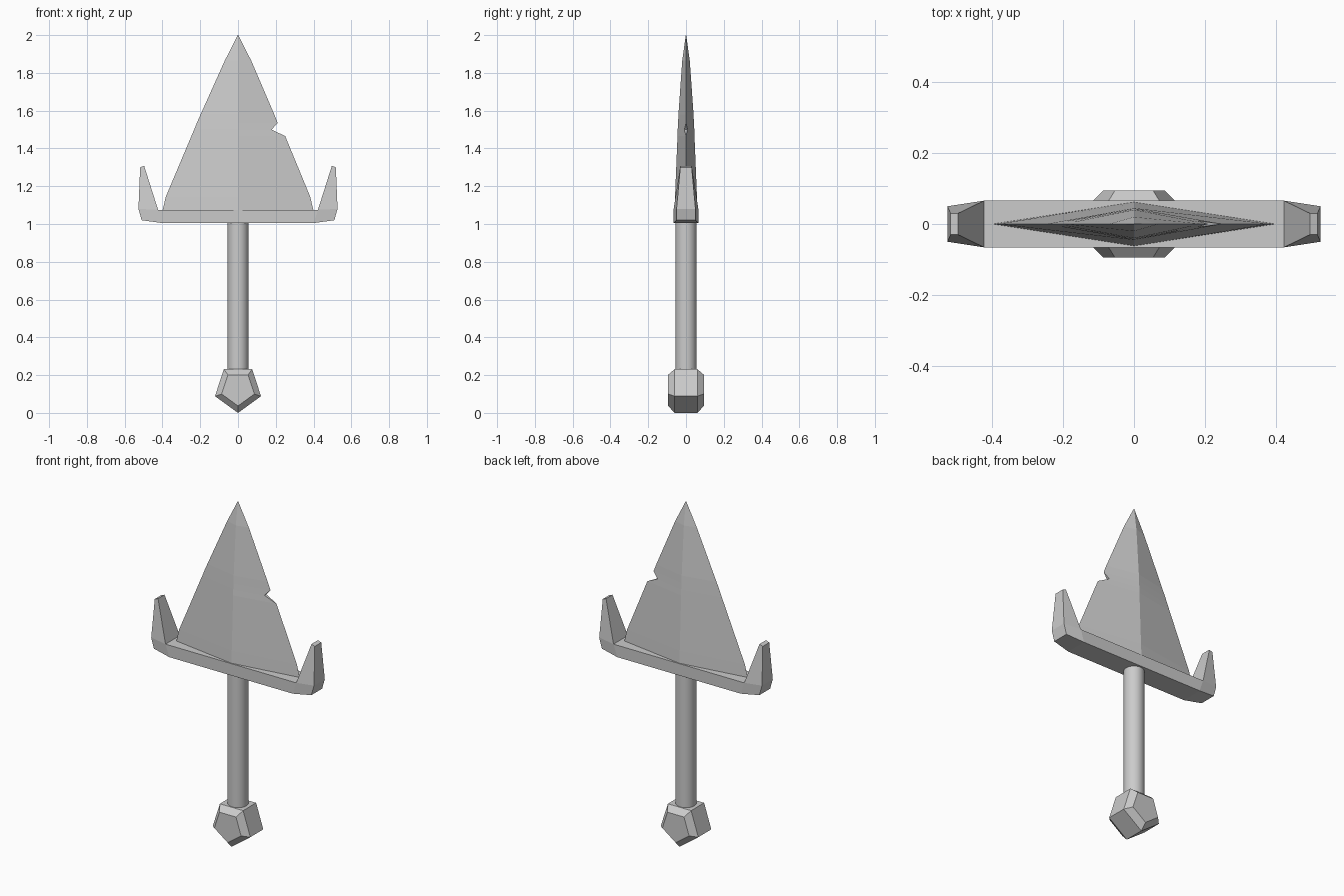
import bpy, bmesh, math

cube = bpy.data.objects.get("Cube")
if cube:
    bpy.data.objects.remove(cube)

# One plain grey material
grey = bpy.data.materials.new("plain grey")
grey.use_nodes = True
colour = (0.6, 0.6, 0.6, 1)
grey.diffuse_color = colour
grey.node_tree.nodes["Principled BSDF"].inputs["Base Color"].default_value = colour


def make_part(name, bm):
    bmesh.ops.remove_doubles(bm, verts=bm.verts, dist=0.0001)
    bmesh.ops.dissolve_degenerate(bm, edges=bm.edges, dist=0.0001)
    bmesh.ops.recalc_face_normals(bm, faces=bm.faces)
    mesh = bpy.data.meshes.new(name)
    bm.to_mesh(mesh)
    bm.free()
    mesh.materials.append(grey)
    obj = bpy.data.objects.new(name, mesh)
    bpy.context.collection.objects.link(obj)
    return obj


def loft(name, rings):
    """Skin a stack of rings and cap both ends."""
    bm = bmesh.new()
    rows = [[bm.verts.new(p) for p in ring] for ring in rings]
    count = len(rows[0])
    for low, high in zip(rows, rows[1:]):
        for i in range(count):
            j = (i + 1) % count
            bm.faces.new((low[i], low[j], high[j], high[i]))
    bm.faces.new(rows[0])
    bm.faces.new(rows[-1])
    return make_part(name, bm)


# Blade: diamond sections (height, left edge, right edge, ridge depth, nick thickness)
sections = [
    (1.07, 0.40, 0.40, 0.062, 0),
    (1.145, 0.382, 0.382, 0.058, 0),
    (1.465, 0.247, 0.25, 0.045, 0),
    (1.50, 0.232, 0.178, 0.044, 0.009),
    (1.535, 0.218, 0.21, 0.042, 0),
    (1.58, 0.198, 0.192, 0.04, 0),
    (1.865, 0.07, 0.07, 0.02, 0),
    (2.0, 0.001, 0.001, 0.001, 0),
]
loft("blade", [[(-left, 0, z), (0, -d, z), (right, -t, z), (right, t, z), (0, d, z)]
               for z, left, right, d, t in sections])

# Crossguard: mirrored outline (x, z, half depth) with upturned horns
half = [(0.40, 1.005, 0.065), (0.51, 1.02, 0.05), (0.527, 1.08, 0.05),
        (0.518, 1.30, 0.03), (0.497, 1.308, 0.03), (0.423, 1.075, 0.066)]
outline = half + [(-x, z, d) for x, z, d in reversed(half)]
last = len(outline) - 1
horn_cells = [(0, 1, 2, 5), (2, 3, 4, 5)]
cells = [(0, 5, 6, 11)] + horn_cells + [tuple(last - i for i in c) for c in horn_cells]
bm = bmesh.new()
front = [bm.verts.new((x, -d, z)) for x, z, d in outline]
back = [bm.verts.new((x, d, z)) for x, z, d in outline]
for side in (front, back):
    for cell in cells:
        bm.faces.new([side[i] for i in cell])
for i in range(len(outline)):
    bm.faces.new((front[i - 1], front[i], back[i], back[i - 1]))
make_part("crossguard", bm)

# Grip: smooth round shaft
bpy.ops.mesh.primitive_cylinder_add(vertices=32, radius=0.055, depth=0.83, location=(0, 0, 0.6))
grip = bpy.context.object
grip.name = "grip"
grip.data.materials.append(grey)
bpy.ops.object.shade_smooth_by_angle(angle=math.radians(30))


# Pommel: five-sided block with chamfered front and back
def pentagon(radius, y):
    angles = [2 * math.pi * i / 5 for i in range(5)]
    return [(radius * math.sin(a), y, 0.128 - radius * math.cos(a)) for a in angles]


loft("pommel", [pentagon(r, y) for r, y in
                ((0.091, -0.095), (0.128, -0.06), (0.128, 0.06), (0.091, 0.095))])
